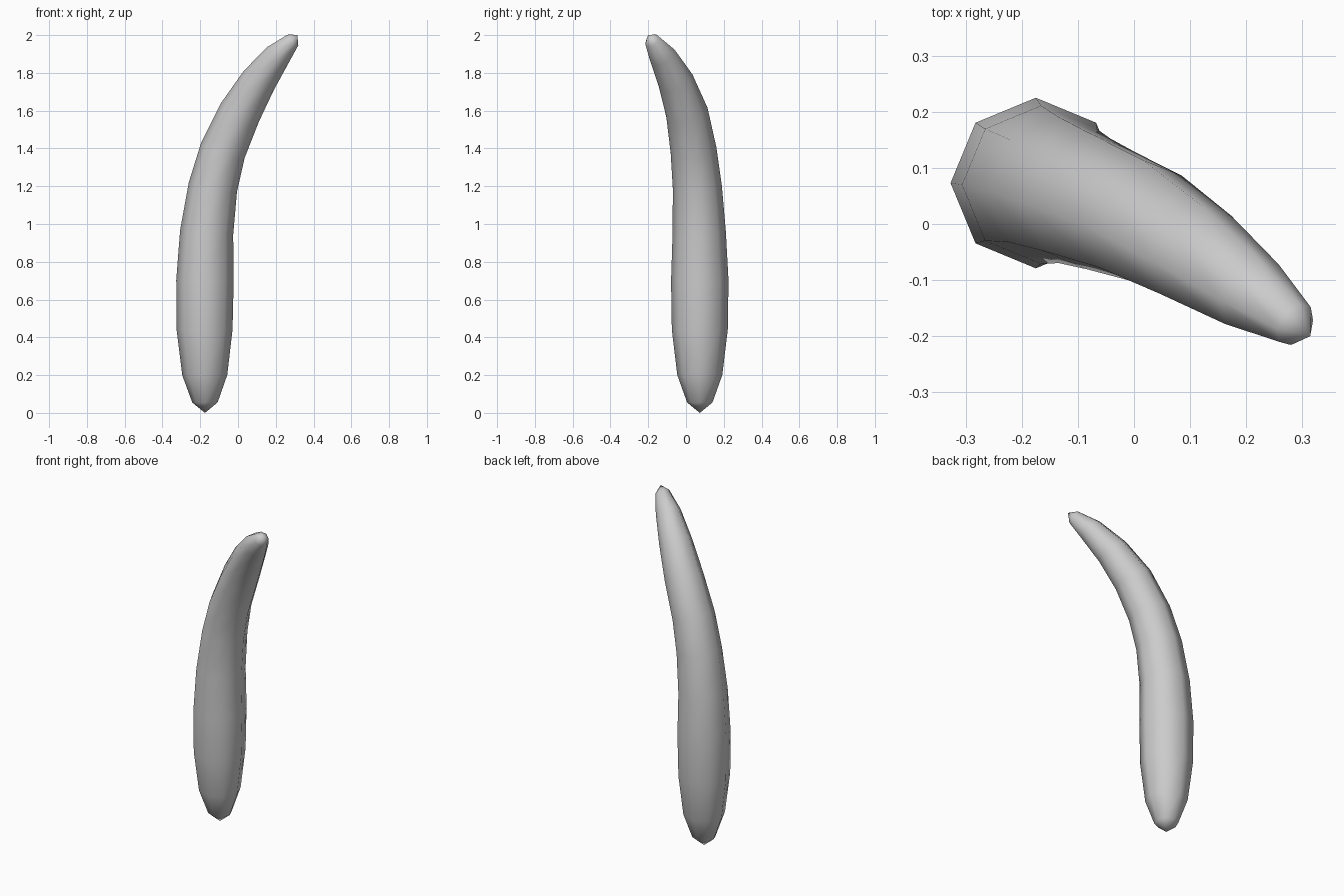
import bpy, bmesh, math
from mathutils import Vector

if "Cube" in bpy.data.objects:
    bpy.data.objects.remove(bpy.data.objects["Cube"])

SIDES = 8
# Spine stations: x, y, z, radius
spine = [
    (-0.175, 0.073, 0.055, 0.067),
    (-0.176, 0.073, 0.20, 0.119),
    (-0.177, 0.073, 0.44, 0.148),
    (-0.175, 0.073, 0.70, 0.152),
    (-0.166, 0.070, 0.955, 0.141),
    (-0.133, 0.060, 1.195, 0.130),
    (-0.080, 0.040, 1.39, 0.122),
    (0.010, 0.005, 1.59, 0.112),
    (0.110, -0.055, 1.76, 0.095),
    (0.210, -0.125, 1.893, 0.072),
    (0.287, -0.179, 1.972, 0.042),
]
base_tip = Vector((-0.175, 0.073, 0.0))
end_tip = Vector((0.314, -0.200, 2.0))

bm = bmesh.new()
centres = [Vector(s[:3]) for s in spine]
path = [base_tip] + centres + [end_tip]

# Octagonal rings turned to follow the spine
rings = []
for i, (c, s) in enumerate(zip(centres, spine)):
    tangent = (path[i + 2] - c).normalized() + (c - path[i]).normalized()
    turn = Vector((0, 0, 1)).rotation_difference(tangent)
    ring = []
    for k in range(SIDES):
        a = math.tau * k / SIDES
        ring.append(bm.verts.new(c + turn @ Vector((math.cos(a), math.sin(a), 0)) * s[3]))
    rings.append(ring)

# Side faces
for lo, hi in zip(rings, rings[1:]):
    for k in range(SIDES):
        n = (k + 1) % SIDES
        bm.faces.new((lo[k], lo[n], hi[n], hi[k]))

# Pointed ends
bottom, top = bm.verts.new(base_tip), bm.verts.new(end_tip)
for k in range(SIDES):
    n = (k + 1) % SIDES
    bm.faces.new((bottom, rings[0][n], rings[0][k]))
    bm.faces.new((top, rings[-1][k], rings[-1][n]))

for f in bm.faces:
    f.smooth = True
bmesh.ops.recalc_face_normals(bm, faces=bm.faces)
mesh = bpy.data.meshes.new("curved_horn")
bm.to_mesh(mesh)
bm.free()
bpy.context.collection.objects.link(bpy.data.objects.new("curved_horn", mesh))
